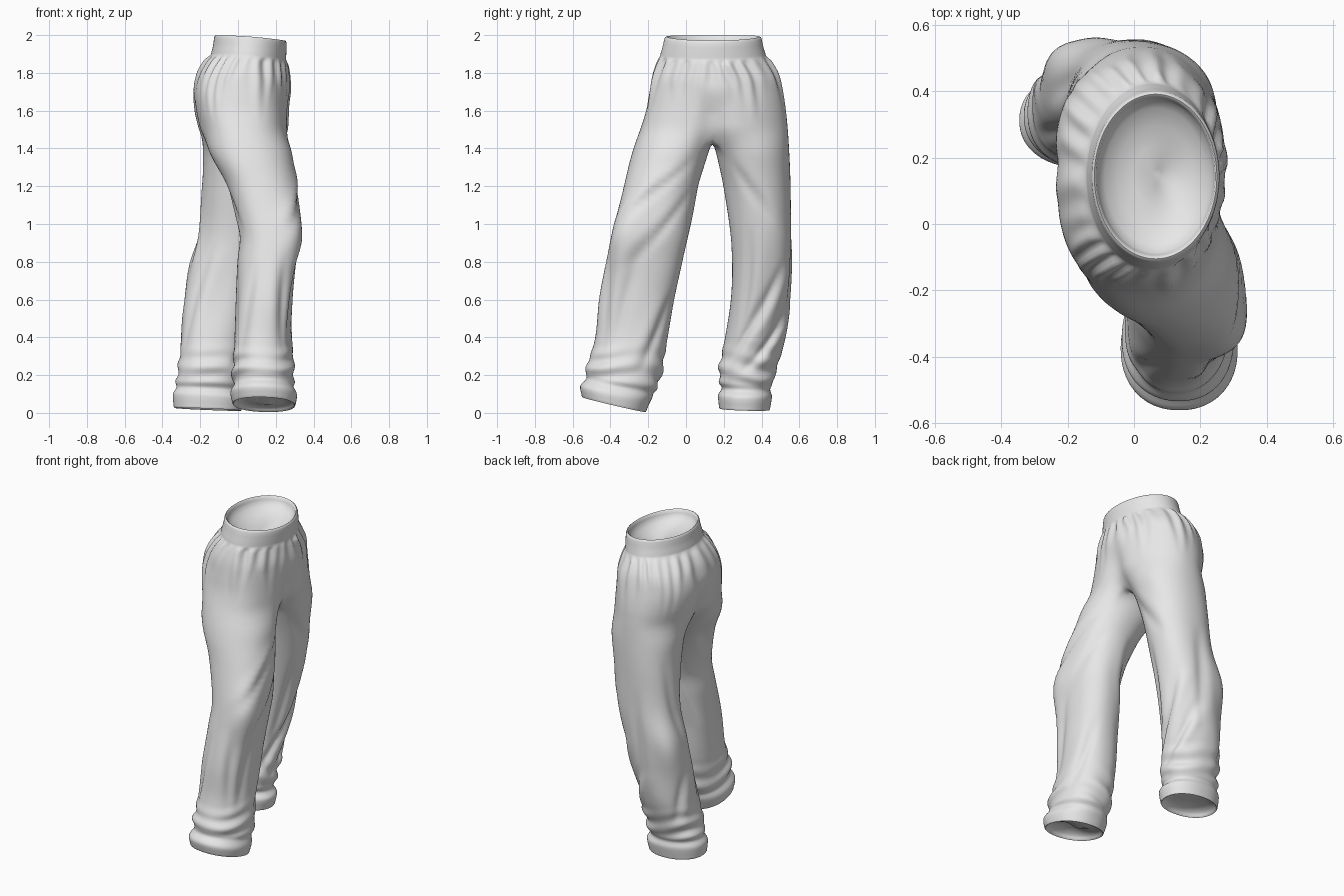
import bpy, bmesh, math
from math import sin, cos, pi, radians, exp

cube = bpy.data.objects.get("Cube")
if cube:
    bpy.data.objects.remove(cube)

HALF, GUSSET = 80, 23            # segments on each hip half, points along the crotch
SEAM = radians(50)               # how far the crotch seam sits round to the inside

# Section keys: height, x min, x max, y min, y max
HIP = [(1.48, -.207, .272, -.252, .538), (1.6, -.233, .272, -.215, .525),
       (1.7, -.238, .272, -.195, .508), (1.8, -.212, .268, -.175, .484),
       (1.86, -.178, .262, -.155, .452), (1.895, -.146, .256, -.138, .426),
       (1.91, -.138, .252, -.131, .417), (1.95, -.128, .254, -.12, .405),
       (1.985, -.124, .254, -.112, .398)]
LEG_R = [(.05, -.03, .305, -.552, -.21), (.1, -.04, .312, -.56, -.19),
         (.135, -.03, .3, -.537, -.17), (.2, -.03, .298, -.53, -.14),
         (.4, -.02, .28, -.478, -.095), (.6, -.01, .29, -.455, -.06),
         (.8, 0, .31, -.42, -.02), (.95, .01, .325, -.392, .01),
         (1.2, -.06, .312, -.33, .062), (1.34, -.135, .288, -.295, .107),
         (1.42, -.178, .282, -.272, .133)]
LEG_L = [(.025, -.34, .02, .175, .445), (.09, -.345, .03, .17, .455),
         (.12, -.335, .01, .182, .452), (.2, -.322, .02, .172, .47),
         (.4, -.3, .04, .205, .525), (.6, -.28, .085, .235, .545),
         (.77, -.25, .125, .245, .555), (.95, -.205, .165, .238, .56),
         (1.2, -.19, .205, .2, .555), (1.34, -.188, .235, .168, .548),
         (1.42, -.193, .255, .147, .543)]

# Creases: angle from front at the top, angle at the bottom, top, bottom, depth
CREASES_R = [(-45, 65, 1.36, .95, .012), (-60, 25, 1.2, .75, .010),
             (10, 25, .9, .3, .012), (60, 45, .85, .3, .01),
             (110, 140, .8, .25, .01), (-110, -150, 1.2, .6, .012),
             (200, 150, 1.3, .95, .01), (-60, -20, .65, .2, .012)]
CREASES_L = [(45, -50, .8, .22, .02), (75, -15, .6, .18, .016),
             (-40, 20, 1.35, 1.0, .01), (-20, -30, 1.0, .4, .012),
             (100, 70, 1.1, .4, .01), (150, 190, 1.3, .7, .01),
             (-120, -150, .9, .3, .012), (170, 120, .6, .2, .012)]


def sample(keys, z):
    """Smoothly interpolate a section table at height z."""
    z = min(max(z, keys[0][0]), keys[-1][0])
    k = next(i for i in range(len(keys) - 1) if z <= keys[i + 1][0])
    a, b = keys[k], keys[k + 1]
    p, n = keys[max(k - 1, 0)], keys[min(k + 2, len(keys) - 1)]
    h = b[0] - a[0]
    t = (z - a[0]) / h
    out = []
    for c in range(1, 5):
        m0 = (b[c] - p[c]) / (b[0] - p[0]) * h
        m1 = (n[c] - a[c]) / (n[0] - a[0]) * h
        out.append((2*t**3 - 3*t*t + 1) * a[c] + (t**3 - 2*t*t + t) * m0
                   + (3*t*t - 2*t**3) * b[c] + (t**3 - t*t) * m1)
    return out


def ramp(lo, hi, v):
    t = min(max((v - lo) / (hi - lo), 0), 1)
    return t * t * (3 - 2 * t)


def on_oval(box, a, grow, side, power):
    """Point on a slightly squared oval that fills the box; lower power is squarer."""
    x0, x1, y0, y1 = box
    c = math.copysign(abs(cos(a)) ** power, cos(a))
    s = math.copysign(abs(sin(a)) ** power, sin(a))
    return ((x0 + x1) / 2 + (x1 - x0) / 2 * c + grow * cos(a),
            (y0 + y1) / 2 + side * ((y1 - y0) / 2 * s + grow * sin(a)))


def angle_gap(a, degrees):
    return (math.degrees(a) - degrees + 180) % 360 - 180


def creases(table, a, z):
    """Valley with a soft ridge beside it, along each slanted line."""
    total = 0
    for top_a, low_a, top, low, depth in table:
        t = (top - z) / (top - low)
        if 0 < t < 1:
            d = angle_gap(a, top_a + (low_a - top_a) * t)
            total += depth * sin(pi * t) * (.6 * exp(-((d - 20) / 14) ** 2) - exp(-(d / 10) ** 2))
    return total


bm = bmesh.new()


def bridge(lower, upper):
    n = len(lower)
    for i in range(n):
        j = (i + 1) % n
        bm.faces.new((lower[i], lower[j], upper[j], upper[i]))


def lining(ring, steps):
    """Turn an open edge inward and close it with a shallow dished lining."""
    n = len(ring)
    cx, cy = (sum(v.co[k] for v in ring) / n for k in (0, 1))
    base, last = [v.co.copy() for v in ring], ring
    for scale, dz in steps:
        new = [bm.verts.new((cx + (c.x - cx) * scale, cy + (c.y - cy) * scale, c.z + dz)) for c in base]
        bridge(last, new)
        last = new
    bm.faces.new(last)


def hip_ring(z):
    box, ring = sample(HIP, z), []
    for i in range(2 * HALF):
        a = pi * i / HALF
        # Gathers of uneven depth and length
        reach = 1.6 + .12 * sin(7 * a + 1)
        gather = ramp(reach, 1.85, z) * (1 - ramp(1.872, 1.9, z))
        grow = gather * (.009 * sin(24 * a + 2 * sin(3 * a)) * (.7 + .3 * sin(5 * a)) + .003 * sin(11 * a + 9 * z))
        grow += .004 * sin(5 * a + 8 * z) * (1 - ramp(1.7, 1.85, z))
        grow += .003 * ramp(1.898, 1.91, z)
        x, y = on_oval(box, a, grow, 1, 1 - .14 * (1 - ramp(1.75, 1.9, z)))
        # Cleft at the seat and centre front, deepening towards the crotch
        low = 1 - ramp(1.46, 1.75, z)
        side = (y - .14) / .065
        x -= math.copysign(.04 * low * exp(-side * side), cos(a))
        # Fly placket
        x += .008 * exp(-((y - .2) / .035) ** 4) * ramp(1.6, 1.75, z) * (1 - ramp(1.86, 1.89, z)) * (cos(a) > 0)
        dip = .028 * (.5 + .5 * cos(a)) ** 2 * ramp(1.6, 1.9, z)
        ring.append(bm.verts.new((x, y, z - dip)))
    return ring


# Seat, gathers and waistband
levels = [1.48 + .02 * i for i in range(20)]
levels += [1.87, 1.88, 1.89, 1.898, 1.904, 1.91, 1.93, 1.96, 1.985]
hips = [hip_ring(z) for z in levels]
for lower, upper in zip(hips, hips[1:]):
    bridge(lower, upper)
lining(hips[-1], [(.985, .01), (.96, .014), (.935, .01), (.915, -.008), (.89, -.025), (.8, -.045), (.6, -.07), (.35, -.085), (.1, -.09)])

# Crotch gusset shared by both legs, running from back to front
front, back = hips[0][0], hips[0][HALF]
gusset = []
for i in range(1, GUSSET + 1):
    t = i / (GUSSET + 1)
    p = back.co.lerp(front.co, t)
    gusset.append(bm.verts.new((p.x, .14, p.z - .03 * sin(pi * t) ** .7)))


def leg_angle(i):
    if i <= HALF:
        return -SEAM + (pi + 2 * SEAM) * i / HALF
    return pi + SEAM + (pi - 2 * SEAM) * (i - HALF) / (GUSSET + 1)


def build_leg(keys, folds, side, tilt_x, tilt_y, knee_angle, knee_z):
    last = [hips[0][side * i] for i in range(HALF + 1)] + gusset
    heights = [1.41 - .03 * i for i in range(33)]
    while heights[-1] > keys[0][0] + .012:
        heights.append(heights[-1] - .01)
    for z in heights + [keys[0][0]]:
        box, ring = sample(keys, z), []
        cx, cy = (box[0] + box[1]) / 2, (box[2] + box[3]) / 2
        bunch = ramp(.13, .18, z) * (1 - ramp(.2, .4, z))
        slant = 1 - ramp(.1, .42, z)
        for i in range(HALF + 1 + GUSSET):
            a = leg_angle(i)
            grow = creases(folds, a, z) * ramp(.16, .28, z)
            # Cloth pushed out to a corner beside the knee
            grow += .035 * exp(-(angle_gap(a, knee_angle) / 28) ** 2 - ((z - knee_z) / .17) ** 2)
            grow += bunch * .010 * sin(z * 62 + 2 * sin(a + side) + 1.2 * sin(2 * a)) * (.7 + .3 * sin(3 * a))
            grow += .003 * sin(3 * a + 6 * z) * ramp(.15, .4, z)
            grow -= .008 * exp(-((z - keys[2][0] - .01) / .016) ** 2)
            x, y = on_oval(box, a, grow, side, .92)
            lift = slant * (tilt_x * (x - cx) + tilt_y * (y - cy))
            ring.append(bm.verts.new((x, y, z + lift)))
        bridge(ring, last)
        last = ring
    # Turned hem
    lining(last, [(.98, -.006), (.95, -.004), (.92, .006), (.85, .02), (.6, .03), (.2, .035)])


build_leg(LEG_R, CREASES_R, -1, -.03, -.23, 40, .95)
build_leg(LEG_L, CREASES_L, 1, -.04, -.03, 140, .77)

# Relax the cloth where the legs meet the seat
for _ in range(5):
    bmesh.ops.smooth_vert(bm, verts=[v for v in bm.verts if 1.33 < v.co.z < 1.56], factor=.5,
                          use_axis_x=True, use_axis_y=True, use_axis_z=True)
bmesh.ops.recalc_face_normals(bm, faces=bm.faces)

mesh = bpy.data.meshes.new("trousers")
bm.to_mesh(mesh)
bm.free()
trousers = bpy.data.objects.new("trousers", mesh)
bpy.context.collection.objects.link(trousers)

cloth = bpy.data.materials.new("light_grey_cloth")
cloth.use_nodes = True
cloth.diffuse_color = (.8, .8, .8, 1)
cloth.node_tree.nodes["Principled BSDF"].inputs["Base Color"].default_value = cloth.diffuse_color
mesh.materials.append(cloth)

bpy.context.view_layer.objects.active = trousers
trousers.select_set(True)
bpy.ops.object.shade_smooth_by_angle(angle=radians(60))
